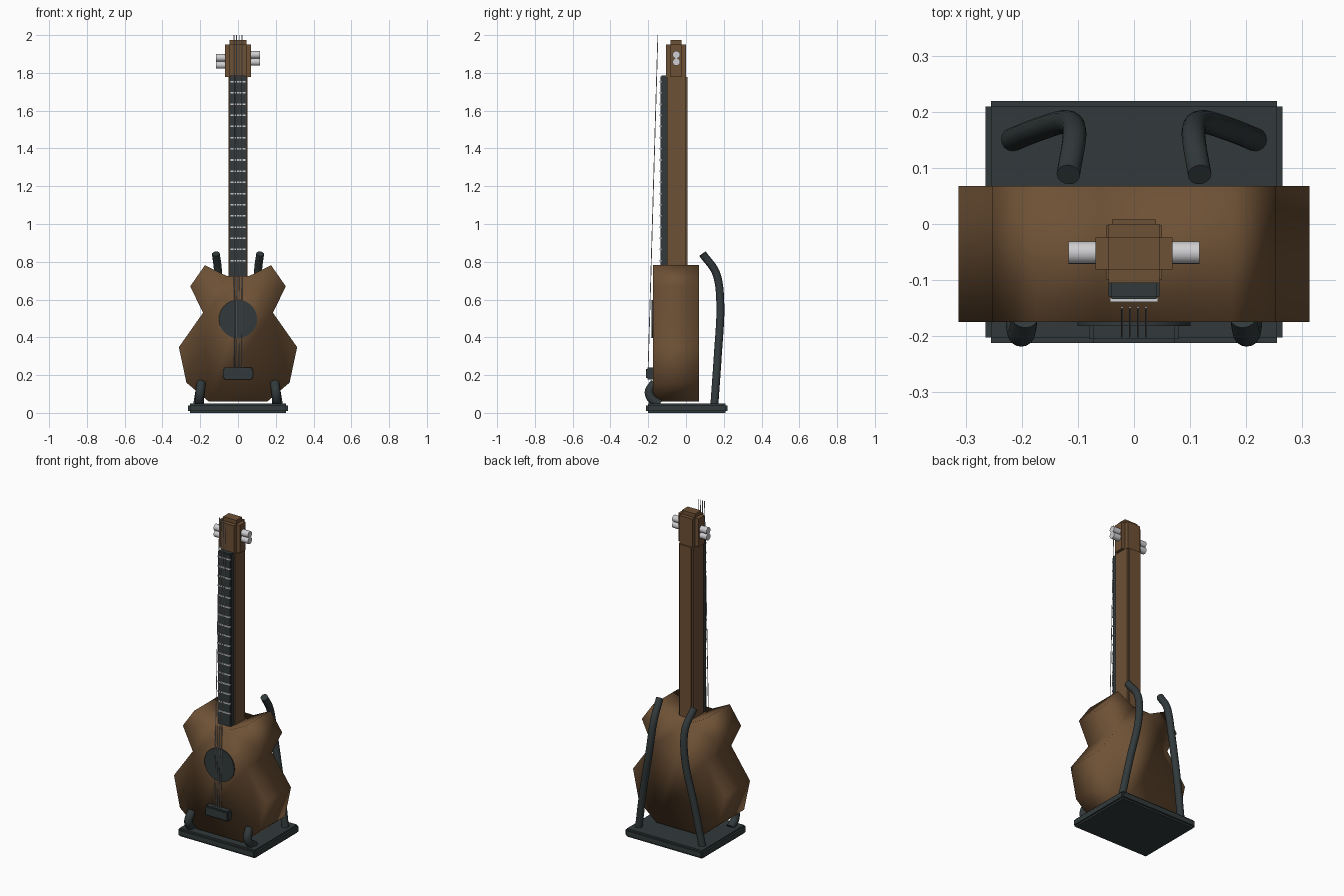
import bpy, bmesh, math
from mathutils import Vector

if "Cube" in bpy.data.objects:
    bpy.data.objects.remove(bpy.data.objects["Cube"])


def material(name, rgb):
    m = bpy.data.materials.new(name)
    m.diffuse_color = (*rgb, 1)
    m.use_nodes = True
    m.node_tree.nodes["Principled BSDF"].inputs["Base Color"].default_value = m.diffuse_color
    return m


WOOD = material("brown wood", (0.155, 0.082, 0.036))
DARK = material("dark slate", (0.032, 0.042, 0.044))
SILVER = material("silver", (0.62, 0.62, 0.64))


def make(name, bm, mat, smooth=None):
    bmesh.ops.recalc_face_normals(bm, faces=bm.faces)
    me = bpy.data.meshes.new(name)
    bm.to_mesh(me)
    bm.free()
    me.materials.append(mat)
    ob = bpy.data.objects.new(name, me)
    bpy.context.collection.objects.link(ob)
    if smooth is not None:
        bpy.ops.object.select_all(action='DESELECT')
        ob.select_set(True)
        bpy.context.view_layer.objects.active = ob
        bpy.ops.object.shade_smooth_by_angle(angle=math.radians(smooth))
    return ob


def add_box(bm, lo, hi):
    vs = bmesh.ops.create_cube(bm, size=1)["verts"]
    for v in vs:
        v.co = Vector([lo[i] if v.co[i] < 0 else hi[i] for i in range(3)])


def stepped_box(name, lo, hi, r, mat):
    """Three crossing boxes, each full length along one axis: stepped edges."""
    bm = bmesh.new()
    for axis in range(3):
        add_box(bm, [lo[i] + (0 if i == axis else r) for i in range(3)],
                [hi[i] - (0 if i == axis else r) for i in range(3)])
    return make(name, bm, mat)


def rod(name, a, b, radius, mat, sides=16):
    """Cylinder between two points."""
    a, b = Vector(a), Vector(b)
    bm = bmesh.new()
    bmesh.ops.create_cone(bm, cap_ends=True, segments=sides, radius1=radius,
                          radius2=radius, depth=(b - a).length)
    q = (b - a).to_track_quat('Z', 'Y')
    for v in bm.verts:
        v.co = q @ v.co + (a + b) / 2
    return make(name, bm, mat, 40)


def tube(name, pts, radius, mat, steps=8, sides=16):
    """Round tube swept along a smooth path through the points."""
    p = [Vector(q) for q in pts]
    p = [2 * p[0] - p[1]] + p + [2 * p[-1] - p[-2]]
    path = []
    for i in range(1, len(p) - 2):
        a, b, c, d = p[i - 1:i + 3]
        for s in range(steps):
            t = s / steps
            path.append(0.5 * (2 * b + (c - a) * t + (2 * a - 5 * b + 4 * c - d) * t * t
                               + (3 * b - a - 3 * c + d) * t ** 3))
    path.append(p[-2])
    bm = bmesh.new()
    rings = []
    for i, c in enumerate(path):
        tan = (path[min(i + 1, len(path) - 1)] - path[max(i - 1, 0)]).normalized()
        v = tan.cross(Vector((1, 0, 0))).normalized()
        u = v.cross(tan)
        rings.append([bm.verts.new(c + radius * (u * math.cos(k * math.tau / sides)
                                                 + v * math.sin(k * math.tau / sides)))
                      for k in range(sides)])
    for r0, r1 in zip(rings, rings[1:]):
        for k in range(sides):
            n = (k + 1) % sides
            bm.faces.new((r0[k], r0[n], r1[n], r1[k]))
    bm.faces.new(rings[0])
    bm.faces.new(rings[-1])
    return make(name, bm, mat, 50)


# Guitar body: mirrored outline, extruded front to back
half = [(0.06, 0.725), (0.175, 0.782), (0.253, 0.67), (0.185, 0.53),
        (0.313, 0.348), (0.273, 0.16), (0.155, 0.06)]
outline = half + [(-x, z) for x, z in reversed(half)]
bm = bmesh.new()
front = [bm.verts.new((x, -0.175, z)) for x, z in outline]
back = [bm.verts.new((x, 0.068, z)) for x, z in outline]
bm.faces.new(front)
bm.faces.new(back)
for i in range(len(outline)):
    j = (i + 1) % len(outline)
    bm.faces.new((front[i], front[j], back[j], back[i]))
make("guitar_body", bm, WOOD, 180)

# Sound hole and bridge
rod("sound_hole", (0, -0.17, 0.497), (0, -0.182, 0.497), 0.101, DARK, 32)
stepped_box("bridge", (-0.079, -0.212, 0.177), (0.079, -0.165, 0.239), 0.007, DARK)

# Neck, fretboard, headstock
stepped_box("neck", (-0.05, -0.11, 0.68), (0.05, 0.008, 1.79), 0.011, WOOD)
stepped_box("fretboard", (-0.045, -0.134, 0.69), (0.045, -0.1, 1.785), 0.005, DARK)
stepped_box("headstock", (-0.069, -0.105, 1.755), (0.069, 0.0, 1.975), 0.024, WOOD)

# Frets
bm = bmesh.new()
for i in range(17):
    z = 0.806 + 0.0592 * i
    add_box(bm, (-0.043, -0.139, z - 0.004), (0.043, -0.131, z + 0.004))
make("frets", bm, SILVER)

# Strings
for i in range(4):
    x = -0.0215 + 0.0143 * i
    rod(f"string_{i + 1}", (x, -0.201, 0.215), (x, -0.149, 2.0), 0.0021, SILVER, 8)

# Tuning pegs, staggered left and right
for side, zs in ((-1, (1.842, 1.88)), (1, (1.858, 1.896))):
    for i, z in enumerate(zs):
        rod(f"tuning_peg_{'left' if side < 0 else 'right'}_{i + 1}",
            (side * 0.05, -0.051, z), (side * 0.117, -0.051, z), 0.02, SILVER, 20)

# Stand: base, two rear arms, two front hooks
stepped_box("stand_base", (-0.265, -0.212, 0), (0.265, 0.219, 0.05), 0.01, DARK)
for s, tag in ((-1, "left"), (1, "right")):
    tube("stand_arm_" + tag,
         [(s * 0.217, 0.15, 0.04), (s * 0.172, 0.168, 0.3), (s * 0.122, 0.182, 0.55),
          (s * 0.106, 0.163, 0.73), (s * 0.117, 0.088, 0.842)], 0.021, DARK)
    tube("stand_hook_" + tag,
         [(s * 0.205, -0.14, 0.045), (s * 0.204, -0.182, 0.075),
          (s * 0.2, -0.194, 0.115), (s * 0.195, -0.165, 0.16)], 0.024, DARK)
